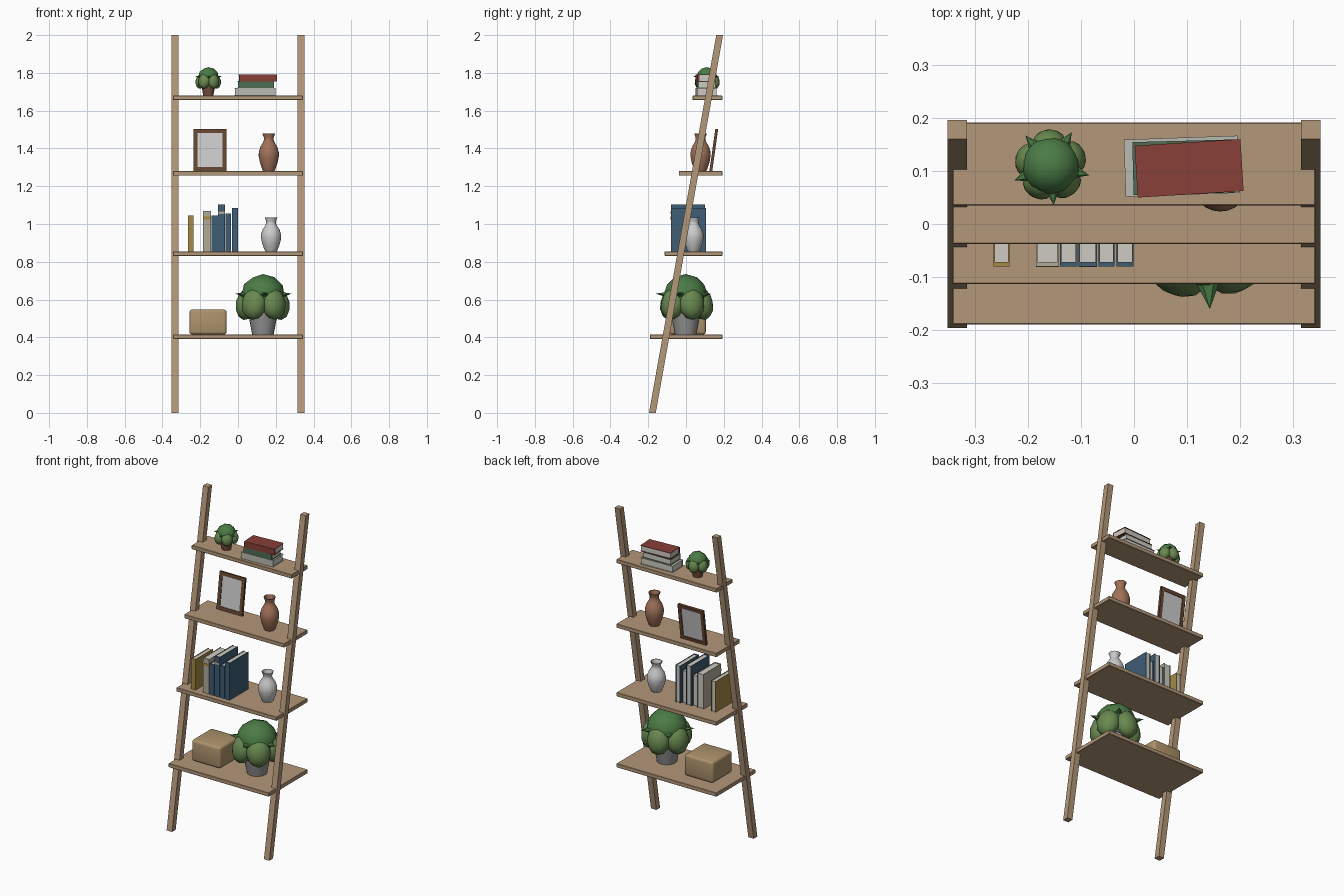
import bpy, bmesh, math
from mathutils import Matrix, Vector

if "Cube" in bpy.data.objects:
    bpy.data.objects.remove(bpy.data.objects["Cube"])

def mat(name, r, g, b):
    m = bpy.data.materials.new(name)
    m.diffuse_color = (r, g, b, 1)
    m.use_nodes = True
    m.node_tree.nodes["Principled BSDF"].inputs["Base Color"].default_value = m.diffuse_color
    return m

WOOD = mat("oak", .45, .31, .19)
DARK = mat("walnut", .13, .06, .03)
BOX = mat("kraft", .42, .29, .15)
BLUE = mat("blue_cover", .05, .11, .18)
CREAM = mat("cream_cover", .45, .41, .33)
YELLOW = mat("yellow_cover", .38, .25, .06)
RED = mat("red_cover", .25, .05, .04)
GREEN = mat("green_cover", .08, .15, .09)
PALE = mat("pale_cover", .5, .5, .46)
PAGE = mat("pages", .62, .6, .54)
PRINT = mat("print", .7, .7, .67)
LEAF = mat("leaf", .07, .2, .06)
LEAF2 = mat("light_leaf", .14, .25, .08)
CLAY = mat("terracotta", .36, .17, .1)
BROWN = mat("brown_pot", .2, .08, .05)
WHITE = mat("white_glaze", .65, .65, .65)
STONE = mat("stone", .3, .3, .3)

def finish(name, bm, material, smooth=False):
    me = bpy.data.meshes.new(name)
    bmesh.ops.recalc_face_normals(bm, faces=bm.faces)
    bm.to_mesh(me)
    bm.free()
    ob = bpy.data.objects.new(name, me)
    bpy.context.collection.objects.link(ob)
    me.materials.append(material)
    if smooth:
        bpy.context.view_layer.objects.active = ob
        bpy.ops.object.select_all(action='DESELECT')
        ob.select_set(True)
        bpy.ops.object.shade_smooth_by_angle(angle=math.radians(40))
    return ob

def add_box(bm, lo, hi):
    lo, hi = Vector(lo), Vector(hi)
    bmesh.ops.create_cube(bm, size=1, matrix=Matrix.Translation((lo + hi) / 2) @ Matrix.Diagonal((*(hi - lo), 1)))

def box(name, lo, hi, material, bevel=0, segments=1):
    bm = bmesh.new()
    add_box(bm, lo, hi)
    if bevel:
        bmesh.ops.bevel(bm, geom=bm.edges[:], offset=bevel, segments=segments, profile=.5, affect='EDGES')
    return finish(name, bm, material, segments > 1)

def lathe(name, profile, loc, material, steps=24):
    bm = bmesh.new()
    vs = [bm.verts.new((r, 0, z)) for r, z in profile]
    es = [bm.edges.new(p) for p in zip(vs, vs[1:])]
    bmesh.ops.spin(bm, geom=vs + es, cent=(0, 0, 0), axis=(0, 0, 1), angle=math.tau, steps=steps)
    bmesh.ops.remove_doubles(bm, verts=bm.verts, dist=1e-5)
    ob = finish(name, bm, material, True)
    ob.location = loc
    return ob

# Leaning side rails, cut level at both ends
for side, s in (("left", -1), ("right", 1)):
    bm = bmesh.new()
    add_box(bm, (s * .3335 - .0185, -.018, 0), (s * .3335 + .0185, .018, 2))
    for v in bm.verts:
        v.co.y += -.178 + .178 * v.co.z
    finish(side + "_rail", bm, WOOD)

# Shelves get shallower upwards, flush at the back
SHELF = [(.415, -.19), (.855, -.113), (1.28, -.038), (1.68, .035)]
for i, (z, front) in enumerate(SHELF):
    box(f"shelf_{i + 1}", (-.343, front, z - .024), (.343, .192, z), WOOD, .002)

# Book: two boards and a spine around inset pages; spine faces -y
def book(name, w, d, h, material, matrix):
    t = .003
    cover, pages = bmesh.new(), bmesh.new()
    add_box(cover, (-w / 2, -d / 2, 0), (-w / 2 + t, d / 2, h))
    add_box(cover, (w / 2 - t, -d / 2, 0), (w / 2, d / 2, h))
    add_box(cover, (-w / 2 + t, -d / 2, 0), (w / 2 - t, -d / 2 + .008, h))
    add_box(pages, (-w / 2 + t, -d / 2 + .008, .003), (w / 2 - t, d / 2 - .004, h - .003))
    finish(name + "_cover", cover, material).matrix_world = matrix
    finish(name + "_pages", pages, PAGE).matrix_world = matrix

ROW = [(-.265, -.235, 1.045, YELLOW, .17), (-.185, -.142, 1.07, CREAM, .175),
       (-.14, -.107, 1.045, BLUE, .17), (-.105, -.07, 1.102, BLUE, .18),
       (-.067, -.037, 1.055, BLUE, .17), (-.033, -.001, 1.085, BLUE, .185)]
for i, (x0, x1, top, m, d) in enumerate(ROW):
    book(f"upright_book_{i + 1}", x1 - x0, d, top - .855, m,
         Matrix.Translation(((x0 + x1) / 2, -.08 + d / 2, .855)))
for i, (x0, x1, z) in enumerate([(-.185, -.142, 1.025), (-.105, -.07, 1.053)]):
    box(f"spine_band_{i + 1}", (x0, -.081, z), (x1, -.079, z + .014), YELLOW if i == 0 else CREAM)

# Stack of lying books
STACK = [(.09, .109, 1.68, .04, .215, .108, 2, PALE), (.093, .107, 1.72, .035, .19, .1, 1.5, GREEN),
         (.104, .105, 1.755, .037, .2, .098, 3.5, RED)]
for i, (x, y, z, t, length, d, a, m) in enumerate(STACK):
    mw = (Matrix.Translation((x, y, z + t / 2)) @ Matrix.Rotation(math.radians(a), 4, 'Z')
          @ Matrix.Rotation(math.pi / 2, 4, 'Y') @ Matrix.Translation((0, 0, -length / 2)))
    book(f"stacked_book_{i + 1}", t, d, length, m, mw)

# Picture frame leaning back
bm = bmesh.new()
W, H, B = .0875, .225, .021
for lo, hi in (((-W, 0, 0), (-W + B, .015, H)), ((W - B, 0, 0), (W, .015, H)),
               ((-W + B, 0, 0), (W - B, .015, B)), ((-W + B, 0, H - B), (W - B, .015, H))):
    add_box(bm, lo, hi)
lean = Matrix.Translation((-.1475, .124, 1.281)) @ Matrix.Rotation(math.radians(-8), 4, 'X')
finish("picture_frame", bm, DARK).matrix_world = lean
box("picture_panel", (-W + B, .004, B), (W - B, .011, H - B), PRINT).matrix_world = lean

# Vases share one profile
VASE = [(0, 0), (.03, 0), (.034, .008), (.047, .045), (.0535, .08), (.053, .1), (.045, .128), (.032, .15),
        (.026, .165), (.026, .178), (.034, .2), (.03, .2), (.022, .176), (.022, .165), (.03, .14), (0, .13)]
lathe("terracotta_vase", VASE, (.163, .077, 1.28), CLAY)
lathe("white_vase", [(r, z * .9) for r, z in VASE], (.175, .04, .855), WHITE)

# Storage box
box("storage_box", (-.257, -.09, .415), (-.06, .105, .547), BOX, .015, 3)

# Potted plant: pot, foliage core, side lobes and pointed leaves
def plant(name, loc, s, pot):
    loc = Vector(loc)
    lathe(name + "_pot", [(r * s, z * s) for r, z in
          [(0, 0), (.057, 0), (.077, .105), (.082, .105), (.084, .125), (.076, .125), (.074, .11), (0, .11)]],
          loc, pot, 20)
    bm = bmesh.new()
    bmesh.ops.create_icosphere(bm, subdivisions=2, radius=1,
        matrix=Matrix.Translation((0, 0, .208 * s)) @ Matrix.Diagonal((.118 * s, .118 * s, .112 * s, 1)))
    finish(name + "_foliage", bm, LEAF, True).location = loc
    lobes, tips = bmesh.new(), bmesh.new()
    for k in range(5):
        a = math.radians(-86 + 72 * k)
        turn = Matrix.Rotation(a + math.radians(36), 4, 'Z')
        bmesh.ops.create_icosphere(lobes, subdivisions=2, radius=1,
            matrix=turn @ Matrix.Translation((.088 * s, 0, .163 * s))
            @ Matrix.Rotation(math.radians(-12), 4, 'Y')
            @ Matrix.Diagonal((.058 * s, .07 * s, .088 * s, 1)))
        bmesh.ops.create_cone(tips, cap_ends=True, segments=6, radius1=.04 * s, radius2=0, depth=.09 * s,
            matrix=Matrix.Rotation(a, 4, 'Z') @ Matrix.Translation((.114 * s, 0, .212 * s))
            @ Matrix.Rotation(math.radians(84), 4, 'Y') @ Matrix.Diagonal((.6, 1, 1, 1)))
    finish(name + "_lobes", lobes, LEAF2, True).location = loc
    finish(name + "_leaf_tips", tips, LEAF).location = loc

plant("large_plant", (.132, -.002, .415), 1, STONE)
plant("small_plant", (-.157, .11, 1.68), .47, BROWN)
